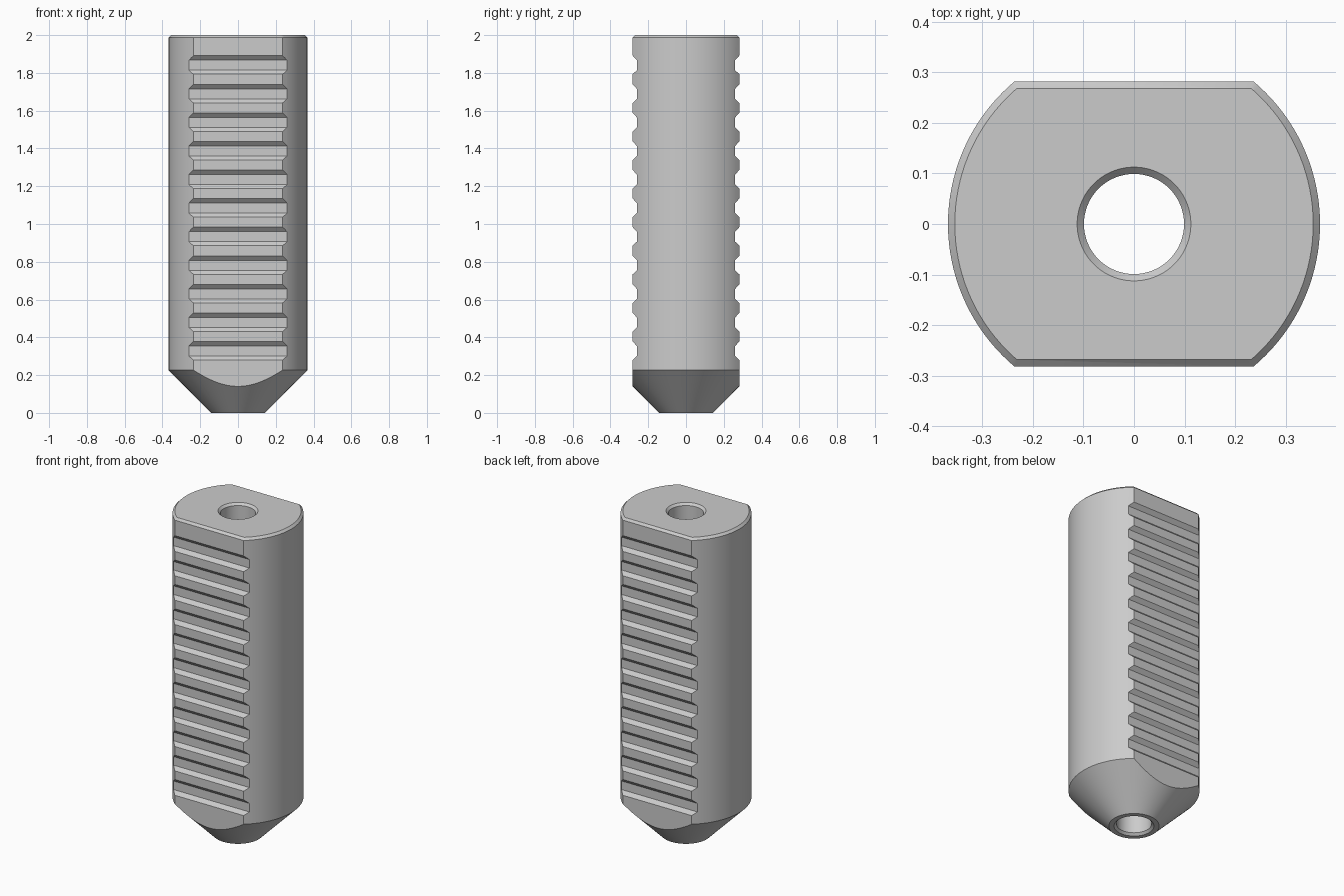
import bpy
import bmesh
from math import tau
from mathutils import Matrix

cube = bpy.data.objects.get("Cube")
if cube:
    bpy.data.objects.remove(cube, do_unlink=True)

HEIGHT, RADIUS, FLAT = 2.0, 0.368, 0.282
TIP, BORE, CHAMFER = 0.1415, 0.099, 0.0135
GROOVES, PITCH, TOP_GROOVE, DEPTH = 11, 0.1513, 1.891, 0.0215

grey = bpy.data.materials.new("plain_grey")
grey.use_nodes = True
colour = (0.6, 0.6, 0.6, 1)
grey.diffuse_color = colour
grey.node_tree.nodes["Principled BSDF"].inputs["Base Color"].default_value = colour


def make_object(name, bm):
    bmesh.ops.recalc_face_normals(bm, faces=bm.faces)
    mesh = bpy.data.meshes.new(name)
    bm.to_mesh(mesh)
    bm.free()
    mesh.materials.append(grey)
    obj = bpy.data.objects.new(name, mesh)
    bpy.context.collection.objects.link(obj)
    return obj


def turned(name, profile, steps=128):
    """Revolve a closed (radius, z) profile around z."""
    bm = bmesh.new()
    verts = [bm.verts.new((r, 0, z)) for r, z in profile]
    edges = [bm.edges.new((v, verts[i - 1])) for i, v in enumerate(verts)]
    bmesh.ops.spin(bm, geom=verts + edges, axis=(0, 0, 1), cent=(0, 0, 0),
                   angle=tau, steps=steps, use_merge=True)
    bmesh.ops.remove_doubles(bm, verts=bm.verts, dist=1e-5)
    return make_object(name, bm)


def extruded(name, outline, half_width):
    """Extrude a closed (y, z) outline along x."""
    bm = bmesh.new()
    face = bm.faces.new([bm.verts.new((-half_width, y, z)) for y, z in outline])
    geom = bmesh.ops.extrude_face_region(bm, geom=[face])["geom"]
    moved = [v for v in geom if isinstance(v, bmesh.types.BMVert)]
    bmesh.ops.transform(bm, matrix=Matrix.Translation((2 * half_width, 0, 0)), verts=moved)
    return make_object(name, bm)


# Turned blank: conical tip, chamfered rim, through bore with chamfered mouths
body = turned("grooved_body", [
    (TIP, 0), (RADIUS, RADIUS - TIP),
    (RADIUS, HEIGHT - CHAMFER), (RADIUS - CHAMFER, HEIGHT),
    (BORE + CHAMFER, HEIGHT), (BORE, HEIGHT - CHAMFER),
    (BORE, CHAMFER), (BORE + CHAMFER, 0)])

# Side outline: two flats, cut by sloped grooves, with a chamfer at the top
side = [(FLAT, -0.1)]
for i in reversed(range(GROOVES)):
    top = TOP_GROOVE - i * PITCH
    side += [(FLAT, top - 0.098), (FLAT - DEPTH, top - 0.077),
             (FLAT - DEPTH, top - 0.024), (FLAT, top)]
side += [(FLAT, HEIGHT - CHAMFER), (FLAT - CHAMFER - 0.05, HEIGHT + 0.05)]
outline = side + [(-y, z) for y, z in reversed(side)]
cutter = extruded("flat_cutter", outline, 0.5)
cutter.hide_render = True

# Keep the part of the blank inside the grooved outline
cut = body.modifiers.new("flats_and_grooves", "BOOLEAN")
cut.operation, cut.solver, cut.object = "INTERSECT", "EXACT", cutter
bpy.ops.object.select_all(action="DESELECT")
bpy.context.view_layer.objects.active = body
body.select_set(True)
bpy.ops.object.modifier_apply(modifier=cut.name)
bpy.data.objects.remove(cutter, do_unlink=True)
bpy.ops.object.shade_smooth_by_angle(angle=0.5)
